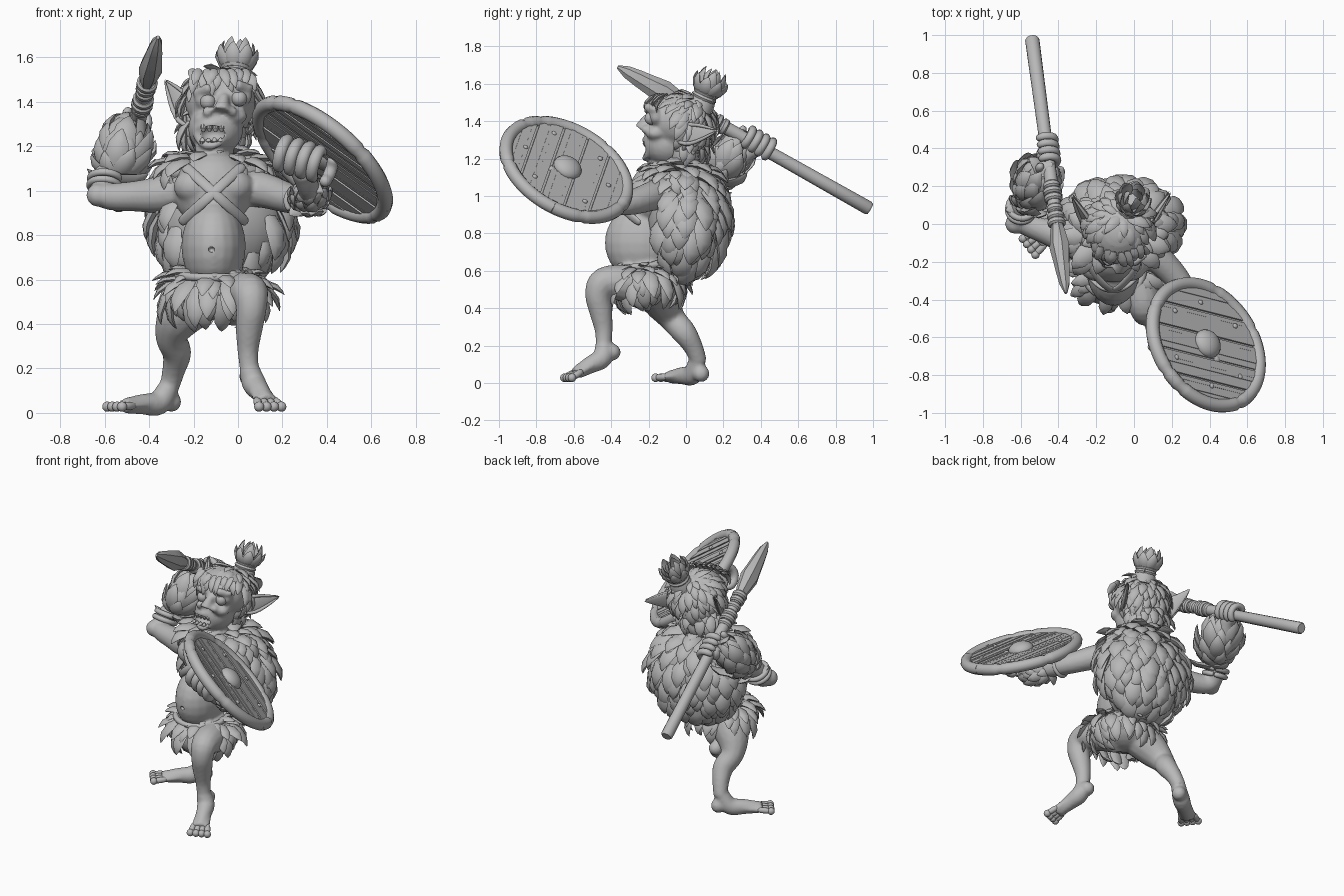
import bpy, bmesh, math, random
from mathutils import Vector, Matrix, Quaternion

random.seed(4)
V = Vector
cube = bpy.data.objects.get("Cube")
if cube:
    bpy.data.objects.remove(cube)

grey = bpy.data.materials.new("plain grey")
grey.use_nodes = True
grey.diffuse_color = (0.48, 0.48, 0.48, 1)
grey.node_tree.nodes["Principled BSDF"].inputs["Base Color"].default_value = (0.48, 0.48, 0.48, 1)


def finish(bm, name, subdiv=0, voxel=0, angle=40):
    bmesh.ops.recalc_face_normals(bm, faces=bm.faces)
    mesh = bpy.data.meshes.new(name)
    bm.to_mesh(mesh)
    bm.free()
    ob = bpy.data.objects.new(name, mesh)
    bpy.context.collection.objects.link(ob)
    mesh.materials.append(grey)
    if voxel:
        rm = ob.modifiers.new("blend", 'REMESH')
        rm.mode, rm.voxel_size, rm.use_smooth_shade = 'VOXEL', voxel, True
        ob.modifiers.new("soften", 'SMOOTH').iterations = 5
    if subdiv:
        ob.modifiers.new("round", 'SUBSURF').levels = subdiv
        ob.modifiers["round"].render_levels = subdiv
    bpy.ops.object.select_all(action='DESELECT')
    ob.select_set(True)
    bpy.context.view_layer.objects.active = ob
    if voxel or subdiv:
        bpy.ops.object.shade_smooth()
    else:
        bpy.ops.object.shade_smooth_by_angle(angle=math.radians(angle))
    return ob


def ball(bm, c, r, rot=None):
    r = V((r, r, r)) if isinstance(r, (int, float)) else V(r)
    m = Matrix.LocRotScale(V(c), rot, r)
    bmesh.ops.create_uvsphere(bm, u_segments=20, v_segments=12, radius=1, matrix=m)


def tube(bm, pts, up=(0.01, 0.02, 1), flat=1.0, n=10):
    """Sweep through (x, y, z, radius) points, carrying the frame along."""
    s, rings = None, []
    for i, p in enumerate(pts):
        a, b = V(pts[max(i - 1, 0)][:3]), V(pts[min(i + 1, len(pts) - 1)][:3])
        d = (b - a).normalized()
        s = (s - d * s.dot(d)).normalized() if s else d.cross(V(up)).normalized()
        t = s.cross(d)
        ring = []
        for k in range(n):
            w = math.tau * k / n
            ring.append(bm.verts.new(V(p[:3]) + (s * math.cos(w) + t * math.sin(w) * flat) * p[3]))
        rings.append(ring)
    for r0, r1 in zip(rings, rings[1:]):
        for k in range(n):
            bm.faces.new((r0[k], r0[(k + 1) % n], r1[(k + 1) % n], r1[k]))
    bm.faces.new(rings[0])
    bm.faces.new(rings[-1])


def limb(bm, pts):
    """Smooth tube: spline through the points."""
    p = [V(q) for q in pts]
    p = [p[0] * 2 - p[1]] + p + [p[-1] * 2 - p[-2]]
    out = []
    for a, b, c, d in zip(p, p[1:], p[2:], p[3:]):
        for t in (0, .25, .5, .75):
            out.append(b + (c - a) * .5 * t + (a * 2 - b * 5 + c * 4 - d) * .5 * t ** 2
                       + (b * 3 - a - c * 3 + d) * .5 * t ** 3)
    tube(bm, out + [p[-2]], n=14)


def tuft(bm, base, d, normal, length, width):
    """One pointed, flattened, curled leaf of fur."""
    pts = []
    for t, r in ((0, .6), (.3, 1), (.65, .8), (.88, .38), (1, .04)):
        p = V(base) + d * length * t + normal * length * 0.16 * math.sin(t * 3)
        pts.append((*p, r * width))
    tube(bm, pts, up=normal, flat=0.4, n=6)


def fur(bm, c, r, flow, count, length, width, lift=0.3, rot=None, keep=lambda p: True):
    """Cover an ellipsoid with tufts that lie along the flow."""
    rot = rot or Quaternion()
    ball(bm, c, r, rot)
    for i in range(count):
        z = 1 - 2 * (i + .5) / count
        w = i * 2.39996 + random.uniform(-.15, .15)
        u = V((math.cos(w) * math.sqrt(1 - z * z), math.sin(w) * math.sqrt(1 - z * z), z))
        p = V(c) + rot @ V([a * b for a, b in zip(u, r)])
        nrm = (rot @ V([a / b for a, b in zip(u, r)])).normalized()
        f = V(flow).normalized()
        f = f - nrm * f.dot(nrm)
        if f.length < .15 or not keep(p):
            continue
        d = (f.normalized() + nrm * lift * random.uniform(.6, 1.3)).normalized()
        k = random.uniform(.75, 1.25)
        tuft(bm, p - d * length * .3, d, nrm, length * k, width * k)


def grip(bm, c, axis, start, size, sweep=4.2):
    """Four fingers and a thumb curled around an axis."""
    axis = V(axis).normalized()
    s = (V(start) - axis * V(start).dot(axis)).normalized()
    t = axis.cross(s)
    for i in range(5):
        o = V(c) + axis * (i - 1.7) * .04 * size
        span = sweep if i < 4 else -sweep * .6
        pts = []
        for k in range(7):
            a = span * k / 6
            p = o + (s * math.cos(a) + t * math.sin(a)) * .052 * size
            pts.append((*p, .021 * size * (1.15 if k % 2 else 1) * (.7 if k == 6 else 1)))
        tube(bm, pts, up=axis, n=8)


def foot(bm, digits, ankle, heel, toe):
    a, h, t = V(ankle), V(heel), V(toe)
    limb(bm, [(*a, .046), (*h.lerp(t, .22), .055), (*h.lerp(t, .5), .047), (*h.lerp(t, .8), .036)])
    ball(bm, h, .046)
    tube(bm, [(*h, .04), (*h.lerp(t, .5), .052), (*h.lerp(t, .84), .06)], flat=.5)
    side = (t - h).cross(V((0, 0, 1))).normalized()
    for i in range(4):
        q = t + side * (i - 1.5) * .036
        tube(digits, [(*h.lerp(q, .72), .018), (*h.lerp(q, .88), .022), (*q, .018)], n=8)
        ball(digits, q, .023)


# Body: torso, limbs, feet, hands and head blended into one skin
bm, digits = bmesh.new(), bmesh.new()
ball(bm, (-.11, -.23, .75), (.145, .205, .21))
ball(bm, (-.11, -.15, 1.0), (.18, .16, .18))
ball(bm, (-.1, -.2, .55), (.18, .15, .13))
for x in (-.19, -.03):
    ball(bm, (x, -.22, 1.02), (.1, .085, .08))
tube(bm, [(-.1, -.06, 1.08, .09), (-.1, -.06, 1.25, .08)])
# right arm bends up to the spear, left arm reaches behind the shield
limb(bm, [(-.2, -.1, 1.02, .09), (-.34, -.08, .985, .085), (-.46, -.04, .975, .07), (-.6, .02, .98, .06),
          (-.59, .1, 1.06, .06), (-.54, .22, 1.15, .07), (-.48, .33, 1.23, .048), (-.47, .36, 1.25, .045)])
ball(bm, (-.63, .0, .98), .053)
ball(bm, (-.475, .365, 1.25), (.045, .055, .045))
limb(bm, [(.0, -.12, 1.02, .09), (.12, -.18, 1.0, .08), (.25, -.32, .96, .065), (.31, -.48, .965, .055),
          (.32, -.64, 1.0, .05), (.29, -.74, 1.09, .055)])
ball(bm, (.285, -.75, 1.12), (.07, .055, .06))
grip(digits, (-.46, .38, 1.285), (.13, -1, .58), (0, .2, -1), 1.05)
grip(digits, (.29, -.75, 1.14), (1, -.25, -.3), (.4, .5, .6), 1.35)
# left leg steps forward on its toes, right leg trails
limb(bm, [(-.02, -.2, .5, .12), (.03, -.34, .535, .1), (.055, -.44, .535, .083), (.06, -.47, .47, .07),
          (.05, -.455, .38, .062), (.045, -.44, .28, .048), (.05, -.44, .2, .043)])
limb(bm, [(-.2, -.16, .5, .12), (-.27, -.12, .42, .1), (-.3, -.07, .34, .072), (-.275, -.01, .27, .066),
          (-.29, .04, .19, .052), (-.31, .07, .11, .044)])
foot(bm, digits, (.05, -.44, .2), (.05, -.395, .165), (.145, -.63, .028))
foot(bm, digits, (-.31, .06, .12), (-.3, .08, .05), (-.555, -.12, .028))
# skull, jaw and face
ball(bm, (-.08, -.04, 1.4), (.16, .165, .15))
ball(bm, (-.1, -.1, 1.28), (.125, .13, .12))
ball(bm, (-.135, -.14, 1.185), (.06, .06, .05))
tube(bm, [(-.06, -.2, 1.43, .02), (-.07, -.225, 1.39, .03), (-.075, -.235, 1.36, .042)])
for x, z in ((-.135, 1.41), (.005, 1.425)):
    ball(bm, (x, -.16, z), (.06, .04, .05))
    ball(bm, (x * .8 - .03, -.215, 1.355), .024)
    ball(bm, (x * .9 - .02, -.16, z - .09), (.058, .055, .038))
    tube(bm, [(x - .065, -.15, z + .03, .016), (x, -.205, z + .05, .026), (x + .06, -.16, z + .035, .016)])
# lips around the open mouth
lips = []
for i in range(17):
    a = math.tau * i / 16
    lips.append((-.115 + .075 * math.cos(a), -.22 + .045 * math.cos(a) ** 2,
                 1.25 + .05 * math.sin(a) + .025 * math.cos(a) ** 2 + .012 * math.cos(a), .017))
tube(bm, lips, up=(0, 1, 0))
body = finish(bm, "body", voxel=.011)
finish(digits, "fingers_and_toes", subdiv=1)

# Cutters for the mouth and navel
bm = bmesh.new()
ball(bm, (-.115, -.225, 1.255), (.058, .055, .038))
ball(bm, (-.12, -.445, .735), (.016, .035, .014))
cutter = finish(bm, "hollow_cutter")
cutter.hide_render = True
cutter.display_type = 'WIRE'
cut = body.modifiers.new("hollows", 'BOOLEAN')
cut.operation, cut.object, cut.solver = 'DIFFERENCE', cutter, 'EXACT'

# Eyes and uneven teeth
bm = bmesh.new()
for x, z in ((-.135, 1.4), (.005, 1.415)):
    ball(bm, (x, -.186, z), .036)
finish(bm, "eyes", subdiv=1)
bm = bmesh.new()
for i in range(4):
    x, k = -.155 + i * .027, random.uniform(.7, 1.2)
    tube(bm, [(x, -.21, 1.295, .013), (x, -.218, 1.28, .014), (x, -.216, 1.28 - .018 * k, .006)], up=(0, 1, 0), n=8)
    x -= .005
    tube(bm, [(x, -.205, 1.212, .012), (x, -.214, 1.225, .013), (x, -.212, 1.225 + .016 * k, .005)], up=(0, 1, 0), n=8)
finish(bm, "teeth")

# Long pointed ears with a raised rim
bm = bmesh.new()
for root, tip in (((-.2, -.06, 1.31), (-.325, .16, 1.5)), ((.05, -.04, 1.32), (.19, .18, 1.35))):
    r, t = V(root), V(tip)
    face = V((math.copysign(.5, t.x), -.8, .1))
    pts = [(*r.lerp(t, k), w) for k, w in ((0, .035), (.2, .066), (.45, .06), (.75, .03), (1, .004))]
    tube(bm, pts, up=face, flat=.22)
    s = (t - r).normalized().cross(face.normalized())
    for sg in (-1, 1):
        tube(bm, [(*(r.lerp(t, k) + s * sg * w + face * .012), q) for k, w, q in
                  ((0, .03, .012), (.2, .06, .014), (.45, .055, .013), (.75, .027, .01), (1, 0, .004))], n=6)
finish(bm, "ears", subdiv=1)

# Fur garments and hair
bm = bmesh.new()
fur(bm, (-.075, -.005, .875), (.285, .205, .275), (0, -.1, -1), 165, .16, .05, .28, keep=lambda p: p.y > -.13)
finish(bm, "fur_cape")
bm = bmesh.new()
fur(bm, (-.1, -.06, 1.08), (.235, .175, .08), (0, 0, -1), 70, .14, .045, .35,
    keep=lambda p: p.y > -.18 or abs(p.x + .1) > .09)
finish(bm, "fur_collar")
bm = bmesh.new()
fur(bm, (-.1, -.22, .54), (.212, .175, .1), (0, .12, -1), 105, .15, .037, .45,
    keep=lambda p: p.z < .625 and not (p.z < .5 and (p.x + .1) ** 2 + (p.y + .22) ** 2 < .02))
finish(bm, "fur_skirt")
bm = bmesh.new()
axis = V((.1, .28, .28))
fur(bm, (-.53, .19, 1.155), (.08, .08, .13), axis + V((.05, 0, .3)), 48, .17, .048, .34,
    rot=axis.to_track_quat('Z', 'Y'))
fur(bm, (.325, -.55, .975), (.062, .058, .1), (.1, -.8, .3), 42, .1, .03, .25,
    rot=V((.08, -.28, .08)).to_track_quat('Z', 'Y'))
finish(bm, "fur_bracers")
bm = bmesh.new()
fur(bm, (-.075, -.005, 1.385), (.155, .14, .148), (-.08, -.45, -1), 140, .115, .028, .25,
    keep=lambda p: p.y > -.04 or p.z > 1.45)
fur(bm, (-.1, -.01, 1.265), (.14, .11, .09), (-.05, -.1, -1), 60, .11, .03, .25, keep=lambda p: p.y > -.05)
for i in range(16):  # ragged fringe over the brow, in two rows
    row, k = i % 2, i / 15
    x = -.21 + k * .26
    d = V((random.uniform(-.35, .35), -.75 + row * .4, -.8)).normalized()
    tuft(bm, (x, -.1 - .05 * math.sin(k * math.pi) - row * .02, 1.545 - row * .02), d, V((0, -1, .5)),
         random.uniform(.08, .12), .024)
finish(bm, "hair")

# Topknot with its tie
bm = bmesh.new()
root, up = V((-.015, .085, 1.5)), V((.08, .35, .8)).normalized()
side = up.orthogonal().normalized()
tube(bm, [(*(root + up * h), r) for h, r in ((-.04, .075), (.01, .07), (.04, .052), (.07, .05), (.11, .035))])
for count, tilt, size, out in ((8, .5, .12, .035), (6, .22, .15, .028), (3, .06, .15, .012)):
    for i in range(count):
        o = Quaternion(up, math.tau * i / count + tilt) @ side
        tuft(bm, root + up * .04 + o * out, (up + o * tilt).normalized(), o, size, .038)
for h in (.03, .055):
    ring = [root + up * h + (Quaternion(up, math.tau * i / 16) @ side) * .056 for i in range(17)]
    tube(bm, [(*p, .014) for p in ring], up=up, n=6)
finish(bm, "topknot")

# Chest straps, belt and forearm cuffs
bm = bmesh.new()
for x0, x1 in ((-.25, .045), (.03, -.265)):
    pts = []
    for k in range(9):
        t = k / 8
        pts.append((x0 + (x1 - x0) * t, -.2 - .135 * math.sin(t * math.pi) - .04 * t, 1.12 - .27 * t, .026))
    tube(bm, pts, up=(0, -1, .3), flat=.5, n=8)
for c, ax, r, w in (((-.11, -.23, .625), (0, -.1, 1), .165, .02), ((-.6, .07, 1.02), (.1, .5, .9), .068, .018),
                    ((-.595, .09, 1.05), (.1, .5, .9), .07, .018), ((.275, -.39, .955), (.2, -1, 0), .06, .014)):
    s = V(ax).orthogonal().normalized()
    ring = [V(c) + (Quaternion(V(ax).normalized(), math.tau * i / 24) @ s) * r for i in range(25)]
    tube(bm, [(*p, w) for p in ring], up=ax, n=8)
finish(bm, "straps", subdiv=1)

# Spear: shaft, wrapped collar and chipped stone head
butt, tip = V((-.54, .985, .93)), V((-.36, -.365, 1.69))
at = lambda k: butt.lerp(tip, k)
bm = bmesh.new()
tube(bm, [(*at(k), r) for k, r in ((0, .03), (.008, .038), (.2, .036), (.45, .034), (.6, .036), (.78, .03))], n=14)
for k, r in ((.58, .045), (.605, .05), (.63, .048), (.67, .042), (.7, .046), (.725, .048)):
    tube(bm, [(*at(k - .012), r * .8), (*at(k - .006), r), (*at(k + .006), r), (*at(k + .012), r * .8)], n=14)
finish(bm, "spear_shaft")
bm = bmesh.new()
tube(bm, [(*at(k), r) for k, r in ((.71, .03), (.76, .05), (.82, .068), (.87, .056), (.92, .046), (.965, .034), (1, .01))],
     up=(1, -.3, 0), flat=.8, n=7)
finish(bm, "spear_head", angle=20)

# Round shield: grained planks, notched rim, boss and rivets
bm = bmesh.new()
strips, inner = 30, .345
for i in range(strips):
    groove = i % 6 == 5
    a = i - .5 if i % 6 == 0 and i else i
    b = i + (.5 if groove else 1)
    h = .008 if groove else random.uniform(.014, .021)
    y0, y1 = [inner * (2 * q / strips - 1) for q in (a, b)]
    x0, x1 = [math.sqrt(max(inner ** 2 - y * y, 1e-5)) for y in (y0, y1)]
    lo, hi = [[bm.verts.new((x, y, z)) for x, y in ((-x0, y0), (x0, y0), (x1, y1), (-x1, y1))] for z in (-h, h)]
    for k in range(4):
        bm.faces.new((lo[k], lo[(k + 1) % 4], hi[(k + 1) % 4], hi[k]))
    bm.faces.new(lo)
    bm.faces.new(hi)
rim = []
for i in range(97):
    a = math.tau * i / 96
    rim.append((.352 * math.cos(a), .352 * math.sin(a), 0, .03 if i in (7, 20, 41, 58, 63, 80) else .036))
tube(bm, rim, n=10)
ball(bm, (0, 0, .015), (.08, .08, .05))
for x, y in ((-.2, .15), (.2, .15), (-.22, -.13), (.2, -.15), (-.02, .24), (0, -.25)):
    ball(bm, (x, y, .017), (.014, .014, .01))
nz = V((.6, .4, .695)).normalized()
nx = V((1, -.25, -.71))
nx = (nx - nz * nx.dot(nz)).normalized()
turn = Matrix((nx, nz.cross(nx), nz)).transposed().to_4x4()
bmesh.ops.transform(bm, matrix=Matrix.Translation((.38, -.64, 1.14)) @ turn, verts=bm.verts)
finish(bm, "shield")
